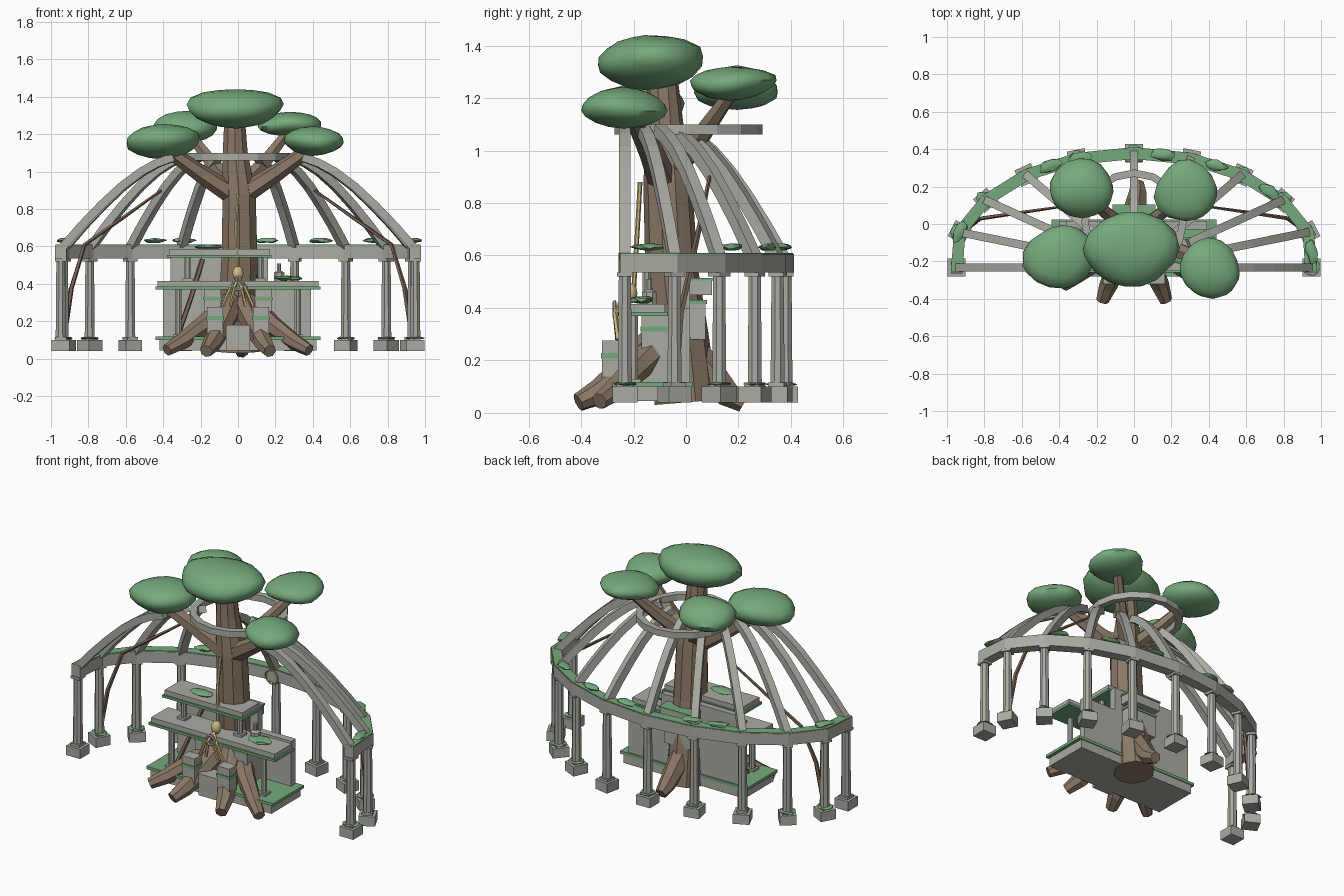
import bpy, bmesh, math, random
from math import sin, cos, pi, radians
from mathutils import Vector, Matrix

random.seed(11)
if "Cube" in bpy.data.objects:
    bpy.data.objects.remove(bpy.data.objects["Cube"], do_unlink=True)


def material(name, rgb):
    m = bpy.data.materials.new(name)
    m.use_nodes = True
    m.diffuse_color = (*rgb, 1)
    m.node_tree.nodes["Principled BSDF"].inputs["Base Color"].default_value = (*rgb, 1)
    return m


STONE = material("grey stone", (0.41, 0.41, 0.37))
LEAF = material("leaf green", (0.18, 0.40, 0.20))
BARK = material("brown bark", (0.26, 0.19, 0.135))
VINE = material("vine brown", (0.20, 0.13, 0.09))
ROPE = material("straw rope", (0.64, 0.50, 0.24))


def finish(name, bm, mat, smooth=False):
    bmesh.ops.recalc_face_normals(bm, faces=bm.faces)
    me = bpy.data.meshes.new(name)
    bm.to_mesh(me)
    bm.free()
    me.materials.append(mat)
    ob = bpy.data.objects.new(name, me)
    bpy.context.collection.objects.link(ob)
    if smooth:
        bpy.ops.object.select_all(action='DESELECT')
        ob.select_set(True)
        bpy.context.view_layer.objects.active = ob
        bpy.ops.object.shade_smooth_by_angle(angle=radians(38))
    return ob


def box(name, x, y, z, mat, turn=0):
    """Box from (min, max) ranges, turned about its own centre."""
    spans = (x, y, z)
    mid = Vector([(a + b) / 2 for a, b in spans])
    size = Matrix.Diagonal([b - a for a, b in spans] + [1])
    bm = bmesh.new()
    bmesh.ops.create_cube(bm, size=1, matrix=Matrix.Translation(mid) @ Matrix.Rotation(turn, 4, 'Z') @ size)
    return finish(name, bm, mat)


def sweep(name, pts, radii, mat, sides=8, flat=1, ref=(0, 0, 1), closed=False):
    """Loft a polygon section along a path; flat scales its height."""
    pts = [Vector(p) for p in pts]
    n = len(pts)
    if not isinstance(radii, (list, tuple)):
        radii = [radii] * n
    bm, rings = bmesh.new(), []
    for i, p in enumerate(pts):
        before = pts[i - 1] if (i or closed) else p
        after = pts[(i + 1) % n] if (i < n - 1 or closed) else p
        t = (after - before).normalized()
        side = t.cross(Vector(ref)).normalized()
        up = side.cross(t)
        ring = []
        for k in range(sides):
            a = 2 * pi * (k + 0.5) / sides
            ring.append(bm.verts.new(p + radii[i] * (side * cos(a) + up * sin(a) * flat)))
        rings.append(ring)
    for i in range(n if closed else n - 1):
        a, b = rings[i], rings[(i + 1) % n]
        for k in range(sides):
            j = (k + 1) % sides
            bm.faces.new((a[k], a[j], b[j], b[k]))
    if not closed:
        bm.faces.new(rings[0])
        bm.faces.new(rings[-1])
    return finish(name, bm, mat)


def blob(name, centre, size, rough, mat=LEAF, cuts=0, turn=0):
    """Lumpy ball that fills the given half sizes."""
    bm = bmesh.new()
    bmesh.ops.create_icosphere(bm, subdivisions=2 if cuts == 0 else 1, radius=1)
    bmesh.ops.rotate(bm, verts=bm.verts, matrix=Matrix.Rotation(random.uniform(0, 6), 3, 'Z'))
    for v in bm.verts:
        v.co *= random.uniform(1 - rough, 1 + rough)
    if cuts:
        bmesh.ops.subdivide_edges(bm, edges=bm.edges, cuts=cuts, smooth=0.5, use_grid_fill=True)
    lows = [min(v.co[k] for v in bm.verts) for k in range(3)]
    highs = [max(v.co[k] for v in bm.verts) for k in range(3)]
    spin = Matrix.Rotation(turn, 3, 'Z')
    for v in bm.verts:
        q = [2 * (v.co[k] - lows[k]) / (highs[k] - lows[k]) - 1 for k in range(3)]
        v.co = Vector(centre) + spin @ Vector([s * c for s, c in zip(size, q)])
    return finish(name, bm, mat, True)


# Half-ellipse plan of the colonnade, clipped at its two ends
RX, RY, CY, END = 0.98, 0.612, -0.233, 0.948


def plan(deg, z, f=1.0):
    a = radians(deg)
    x = max(-END, min(END, RX * cos(a)))
    return Vector((x * f, CY + RY * f * sin(a), z))


def facing(deg):
    return math.atan2(RX * sin(radians(deg)), RY * cos(radians(deg)))


# Columns with plinths and caps, and dome ribs
RIB = ((1, 0.585), (0.885, 0.71), (0.77, 0.823), (0.66, 0.92), (0.55, 0.998), (0.46, 1.045), (0.365, 1.078))
for i in range(11):
    deg = 18 * i
    p = plan(deg, 0)

    def slab(name, half, z):
        box(name, (p.x - half, p.x + half), (p.y - half, p.y + half), z, STONE, facing(deg))

    slab("column_plinth", 0.048, (0.04, 0.10))
    slab("column_foot", 0.031, (0.10, 0.115))
    slab("column_cap", 0.03, (0.52, 0.535))
    if i % 3 != 1:
        blob("plinth_ivy", (p.x, p.y, 0.11), (0.05, 0.045, 0.007), 0.15)
    sweep("column", [(p.x, p.y, 0.11), (p.x, p.y, 0.535)], [0.029, 0.025], STONE, 8, ref=(0, 1, 0))
    sweep("dome_rib", [plan(deg, z, f) for f, z in RIB], 0.031, STONE, 4)

# Curved beam with ivy along its top
angles = [-2] + [18 * i for i in range(1, 10)] + [182]
sweep("ring_beam", [plan(a, 0.57) for a in angles], 0.045, STONE, 4, flat=1.12)
sweep("beam_ivy", [plan(a, 0.607) for a in angles], 0.041, LEAF, 4, flat=0.1)
for deg in (8, 42, 63, 81, 107, 117, 162):
    blob("beam_leaf_clump", plan(deg, 0.632), (0.065, 0.032, 0.014), 0.2, turn=facing(deg) + pi / 2)

# Upper crown ring
sweep("crown_ring", [(0.262 * cos(2 * pi * k / 16), 0.01 + 0.262 * sin(2 * pi * k / 16), 1.08)
                     for k in range(16)], 0.028, STONE, 4, closed=True)

# Tree trunk, branches and roots
sweep("trunk", [(0, 0.0, 0.04), (0, -0.02, 0.28), (0.008, -0.055, 0.55), (0.006, -0.07, 0.88),
                (-0.015, -0.08, 1.10), (-0.018, -0.09, 1.28)],
      [0.12, 0.108, 0.1, 0.093, 0.07, 0.058], BARK, 10, ref=(0, 1, 0))
for s in (-1, 1):
    sweep("front_branch", [(0, -0.08, 0.86), (s * 0.2, -0.13, 0.99), (s * 0.4, -0.2, 1.13)],
          [0.058, 0.048, 0.034], BARK, 6)
    sweep("back_branch", [(0, -0.06, 0.90), (s * 0.15, 0.06, 1.06), (s * 0.28, 0.18, 1.23)],
          [0.048, 0.038, 0.026], BARK, 6)
    sweep("inner_root", [(s * 0.03, -0.08, 0.3), (s * 0.09, -0.22, 0.17), (s * 0.14, -0.33, 0.08),
                         (s * 0.17, -0.41, 0.04)], [0.07, 0.06, 0.05, 0.035], BARK, 7)
    sweep("outer_root", [(s * 0.05, -0.05, 0.3), (s * 0.18, -0.18, 0.18), (s * 0.3, -0.27, 0.09),
                         (s * 0.38, -0.33, 0.045)], [0.065, 0.055, 0.045, 0.033], BARK, 7)
    sweep("dome_vine", [(s * 0.41, 0.09, 0.9), (s * 0.62, 0.06, 0.75), (s * 0.82, 0.03, 0.61),
                        (s * 0.89, -0.02, 0.38), (s * 0.93, -0.04, 0.12)],
          [0.007, 0.01, 0.011, 0.013, 0.015], VINE, 5)
sweep("back_root", [(0, 0.0, 0.26), (0.01, 0.1, 0.14), (0.02, 0.16, 0.07), (0.02, 0.22, 0.035)],
      [0.07, 0.06, 0.05, 0.035], BARK, 7)
sweep("hanging_vine", [(-0.19, -0.03, 0.53), (-0.25, -0.09, 0.33), (-0.33, -0.15, 0.1)], 0.014, VINE, 5)

# Foliage clumps
for c, size in (((-0.015, -0.135, 1.335), (0.26, 0.2, 0.105)),
                ((-0.40, -0.175, 1.16), (0.195, 0.17, 0.095)),
                ((0.405, -0.235, 1.163), (0.16, 0.165, 0.08)),
                ((-0.28, 0.19, 1.24), (0.17, 0.16, 0.085)),
                ((0.275, 0.18, 1.255), (0.17, 0.165, 0.065))):
    blob("foliage", c, size, 0.17, cuts=2)

# Stone base deck, back walls and stepped ledges
box("base_deck", (-0.42, 0.42), (-0.27, 0.02), (0.045, 0.10), STONE)
box("deck_trim", (-0.44, 0.44), (-0.28, 0.025), (0.10, 0.118), LEAF)
box("lower_back_wall", (-0.40, 0.39), (-0.03, 0.015), (0.11, 0.40), STONE)
box("upper_back_wall", (-0.36, 0.16), (-0.03, 0.015), (0.38, 0.55), STONE)
box("back_block", (-0.10, 0.10), (0.0, 0.075), (0.28, 0.42), STONE)
box("back_block_trim", (-0.105, 0.105), (0.0, 0.08), (0.415, 0.43), LEAF)
box("back_ledge", (-0.11, 0.11), (0.0, 0.10), (0.45, 0.505), STONE)
box("back_ledge_top", (-0.115, 0.115), (0.0, 0.105), (0.505, 0.515), LEAF)

# Two serving shelves with green trim below and posts
for name, x, y, z in (("counter_shelf", (-0.43, 0.43), (-0.25, -0.08), 0.385),
                      ("upper_shelf", (-0.37, 0.17), (-0.2, -0.03), 0.555)):
    box(name, x, y, (z, z + 0.03), STONE)
    box(name + "_trim", (x[0] - 0.01, x[1] + 0.01), (y[0] - 0.01, y[1] + 0.01), (z - 0.015, z), LEAF)
for x, y, z0, z1 in ((-0.32, -0.2, 0.11, 0.38), (0.32, -0.2, 0.11, 0.38),
                     (-0.27, -0.15, 0.41, 0.55), (0.12, -0.15, 0.41, 0.55)):
    sweep("shelf_post", [(x, y, z0), (x, y, z1)], 0.018, STONE, 8, ref=(0, 1, 0))
    box("post_foot", (x - 0.028, x + 0.028), (y - 0.028, y + 0.028), (z0, z0 + 0.02), STONE)
sweep("flask", [(0.22, -0.14, 0.41), (0.22, -0.14, 0.46), (0.22, -0.14, 0.47), (0.22, -0.14, 0.51)],
      [0.03, 0.03, 0.012, 0.012], STONE, 8, ref=(0, 1, 0))
for c in ((0.27, -0.17, 0.43), (-0.16, -0.13, 0.597)):
    blob("shelf_leaf_clump", c, (0.075, 0.045, 0.014), 0.2)

# Side piers under the counter, front pedestals and step
for s in (-1, 1):
    def block(name, mid, half, y, z, mat):
        box(name, (s * mid - half, s * mid + half), y, z, mat)

    block("counter_pier", 0.135, 0.045, (-0.17, 0.0), (0.11, 0.37), STONE)
    block("counter_pier_band", 0.135, 0.049, (-0.174, 0.0), (0.31, 0.33), LEAF)
    block("pedestal", 0.122, 0.043, (-0.32, -0.25), (0.10, 0.275), STONE)
    block("pedestal_band", 0.122, 0.047, (-0.324, -0.246), (0.208, 0.228), LEAF)
box("front_step", (-0.065, 0.065), (-0.30, -0.2), (0.045, 0.18), STONE)

# Rope with knot, tails and rings
sweep("rope", [(0, -0.175, 0.88), (-0.012, -0.185, 0.7), (0, -0.2, 0.46)], 0.009, ROPE, 6, ref=(0, 1, 0))
blob("rope_knot", (0, -0.215, 0.455), (0.03, 0.03, 0.04), 0.05, ROPE)
for x in (-0.08, -0.04, 0.04, 0.08):
    sweep("rope_tail", [(0, -0.24, 0.435), (x * 0.5, -0.27, 0.38), (x, -0.26, 0.28)], 0.01, ROPE, 5)


def hoop(name, c, r, t, mat):
    ring = [(c[0] + r * cos(2 * pi * k / 14), c[1], c[2] + r * sin(2 * pi * k / 14)) for k in range(14)]
    sweep(name, ring, t, mat, 6, ref=(0, 1, 0), closed=True)


hoop("counter_ring", (0, -0.272, 0.395), 0.028, 0.008, STONE)
hoop("rope_hoop", (0, 0.335, 0.56), 0.042, 0.005, ROPE)
